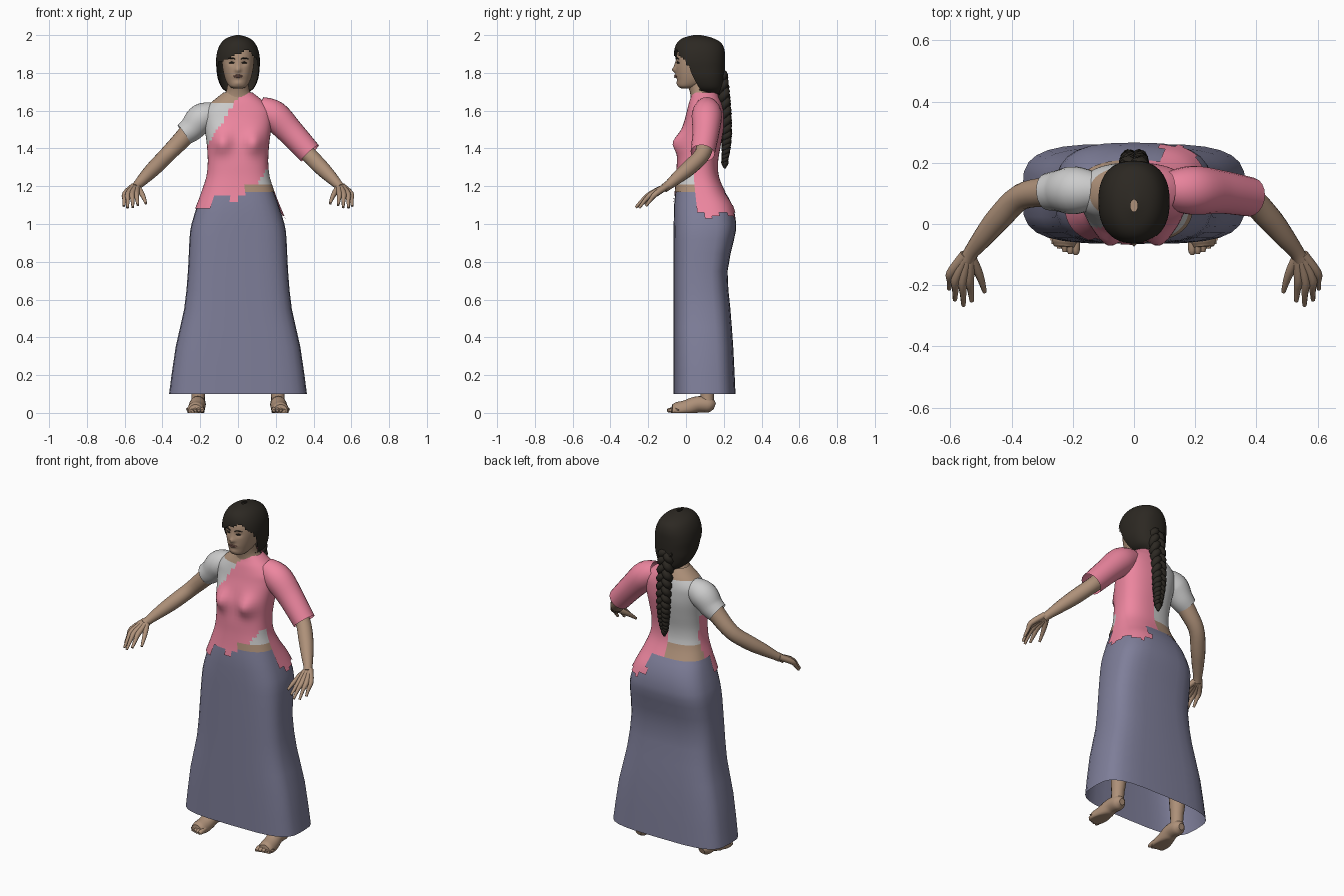
import bpy, bmesh
from math import sin, cos, pi, exp, copysign
from mathutils import Vector


def material(name, rgb):
    m = bpy.data.materials.new(name)
    m.diffuse_color = (*rgb, 1)
    return m


SKIN = material("skin", (.42, .28, .19))
PINK = material("pink_cloth", (.85, .24, .35))
BLUE = material("skirt_cloth", (.21, .21, .32))
HAIR = material("hair", (.025, .021, .016))
LIPS = material("lips", (.26, .13, .10))


def spline(rows, sub):
    """Catmull-Rom through rows of numbers."""
    out = []
    for i in range(len(rows) - 1):
        a, b, c, d = (rows[max(i - 1, 0)], rows[i], rows[i + 1], rows[min(i + 2, len(rows) - 1)])
        for k in range(sub):
            t = k / sub
            out.append([q + .5 * t * (r - p + t * (2*p - 5*q + 4*r - s + t * (3*(q - r) + s - p)))
                        for p, q, r, s in zip(a, b, c, d)])
    return out + [list(rows[-1])]


def skin_rings(name, rings, mat, keep=None, caps=False):
    """Bridge rings of points into a smooth mesh, keeping only wanted faces."""
    bm = bmesh.new()
    vs = [[bm.verts.new(p) for p in r] for r in rings]
    n = len(vs[0])
    for a, b in zip(vs, vs[1:]):
        for i in range(n):
            f = (a[i], a[(i + 1) % n], b[(i + 1) % n], b[i])
            c = sum((v.co for v in f), Vector()) / 4
            if keep is None or keep(*c):
                bm.faces.new(f)
    if caps:
        bm.faces.new(vs[0])
        bm.faces.new(vs[-1])
    bmesh.ops.delete(bm, geom=[v for v in bm.verts if not v.link_faces], context='VERTS')
    bmesh.ops.recalc_face_normals(bm, faces=bm.faces)
    for f in bm.faces:
        f.smooth = len(f.verts) == 4
    me = bpy.data.meshes.new(name)
    bm.to_mesh(me)
    bm.free()
    if mat:
        me.materials.append(mat)
    ob = bpy.data.objects.new(name, me)
    bpy.context.collection.objects.link(ob)
    return ob


def loft(name, rows, n, mat, sub=4, keep=None, bump=None, caps=False):
    """rows: z, half width, front y, back y, squareness exponent"""
    rings = []
    for z, hw, yf, yb, e in spline(rows, sub):
        ring = []
        for i in range(n):
            c, s = cos(2 * pi * i / n), sin(2 * pi * i / n)
            x = hw * copysign(abs(c) ** e, c)
            y = (yf + yb) / 2 + (yb - yf) / 2 * copysign(abs(s) ** e, s)
            ring.append((x, y + (bump(x, y, z) if bump else 0), z))
        rings.append(ring)
    return skin_rings(name, rings, mat, keep, caps)


def tube(name, pts, mat, side=1, n=12, sub=3, floor=False, caps=True):
    """pts: x, y, z, radius; side=-1 mirrors across x"""
    rows = spline(pts, sub)
    P = [Vector((r[0] * side, r[1], r[2])) for r in rows]
    rings, u = [], None
    for i, p in enumerate(P):
        t = (P[min(i + 1, len(P) - 1)] - P[max(i - 1, 0)]).normalized()
        if u is None:
            u = t.orthogonal()
        u = (u - t * u.dot(t)).normalized()
        v, r = t.cross(u), rows[i][3]
        ring = [p + r * (cos(2 * pi * k / n) * u + sin(2 * pi * k / n) * v) for k in range(n)]
        if floor:
            for q in ring:
                q.z = max(q.z, 0)
        rings.append(ring)
    return skin_rings(name, rings, mat, None, caps)


# Long flared skirt, open at the bottom
loft("skirt", [(.10, .365, -.065, .262, .55), (.35, .33, -.065, .25, .55), (.55, .285, -.065, .235, .58),
               (.75, .265, -.065, .22, .6), (.92, .257, -.065, .255, .62), (1.0, .246, -.065, .266, .65),
               (1.1, .215, -.063, .245, .7), (1.175, .188, -.055, .203, .75)], 28, BLUE, sub=2)

# Torso surface split into draped blouse, undershirt and bare skin
TORSO = [(1.03, .251, -.072, .272, .67), (1.1, .221, -.07, .251, .7), (1.17, .194, -.06, .209, .75),
         (1.25, .168, -.052, .175, .8), (1.33, .16, -.048, .17, .8), (1.42, .165, -.036, .185, .8),
         (1.5, .175, -.022, .198, .8), (1.56, .18, -.005, .2, .8), (1.6, .175, .005, .197, .8),
         (1.64, .145, .015, .188, .85), (1.67, .11, .025, .175, .9), (1.695, .078, .03, .165, 1)]


def region(x, y, z):
    if z < 1.17:
        jag = .02 * sin(70 * x + 50 * y)
        tail = ((x > .09 and y > .05 and z > 1.05 + jag) or (x < -.13 and y < .05 and z > 1.1 + jag)
                or (-.04 < x < 0 and y < 0 and z > 1.11) or (x < .04 and y < 0 and z > 1.15))
        return "pink" if tail else "none"
    if y < .1:
        if x < -.15 + (z - 1.43) * .62 and z > 1.42:
            return "white" if z < 1.637 else "skin"
        if x > .04 and y < .045 and z < 1.21:
            return "skin"
        if x > .09 + (z - 1.2) * .7 and y < .045 and z < 1.28:
            return "white"
        return "pink"
    if x > .005:
        return "pink"
    return "skin" if z < 1.24 or z > 1.637 else "white"


def bust(x, y, z):
    return -.045 * exp(-((abs(x) - .085) / .05) ** 2 - ((z - 1.43) / .055) ** 2) if y < .05 else 0


for part, kind, mat in (("draped_blouse", "pink", PINK), ("undershirt", "white", None),
                        ("bare_midriff_and_shoulder", "skin", SKIN)):
    loft(part, TORSO, 56, mat, 4, lambda x, y, z, k=kind: region(x, y, z) == k, bust)

# Sleeves: long pink one on +x, short pale one on -x
tube("blouse_sleeve", [(.11, .11, 1.615, .062), (.19, .11, 1.575, .08), (.28, .105, 1.485, .071),
                       (.38, .088, 1.375, .064)], PINK, n=20, sub=5, caps=False)
tube("undershirt_sleeve", [(.11, .11, 1.59, .055), (.19, .11, 1.562, .078), (.245, .108, 1.505, .068),
                           (.285, .105, 1.475, .06)], None, -1, 20, 5, caps=False)

for s, tag in ((1, "left"), (-1, "right")):
    # Arms
    tube(tag + "_arm", [(.2, .11, 1.56, .055), (.28, .105, 1.465, .05), (.37, .088, 1.372, .043),
                        (.44, .02, 1.30, .041), (.49, -.04, 1.25, .034), (.53, -.09, 1.208, .025),
                        (.545, -.115, 1.19, .024)], SKIN, s, 16, 4)
    # Fingers grow from the wrist so together they form the palm
    for i, (kx, ky, tx, ty, tz) in enumerate([(.598, -.16, .604, -.212, 1.095), (.582, -.178, .585, -.248, 1.085),
                                              (.56, -.185, .557, -.266, 1.088), (.538, -.18, .53, -.252, 1.1)]):
        tube(f"{tag}_finger_{i}", [(.54 + (kx - .56) * .3, -.1, 1.2, .018), (kx, ky, 1.16, .0155),
                                   ((kx + tx) / 2, (ky + ty) / 2, 1.13, .011), (tx, ty, tz, .007)], SKIN, s, 8)
    tube(tag + "_thumb", [(.537, -.1, 1.2, .017), (.512, -.15, 1.165, .015), (.497, -.19, 1.135, .011),
                          (.488, -.222, 1.108, .007)], SKIN, s, 8)
    # Legs and bare feet
    tube(tag + "_leg", [(.212, .112, .05, .036), (.21, .114, .12, .037), (.205, .125, .3, .055),
                        (.185, .1, .5, .058), (.15, .09, .75, .08), (.12, .09, 1.0, .1)], SKIN, s, 16)
    tube(tag + "_foot", [(.212, .152, .035, .018), (.212, .125, .042, .04), (.214, .06, .045, .043),
                         (.22, 0, .022, .045), (.224, -.05, .01, .046), (.226, -.075, .01, .035)],
         SKIN, s, 16, 4, floor=True)
    for i in range(5):
        x, tip = .19 + .018 * i, -.1 + .0022 * i * i
        tube(f"{tag}_toe_{i}", [(x, -.045, .02, .014), (x, tip + .015, .014, .013 - .001 * i),
                                (x, tip, .012, .007)], SKIN, s, 8, floor=True)
    # Eyes and brows
    tube(tag + "_eye", [(.02, -.046, 1.852, .002), (.032, -.045, 1.855, .005), (.046, -.036, 1.852, .002)], HAIR, s, 8)
    tube(tag + "_brow", [(.014, -.053, 1.872, .002), (.034, -.05, 1.879, .004), (.054, -.037, 1.873, .002)], HAIR, s, 8)

# Neck and head
loft("neck", [(1.6, .1, .02, .17, 1), (1.665, .085, .025, .165, 1), (1.7, .064, .02, .145, 1),
              (1.74, .056, .01, .13, 1), (1.8, .056, .01, .13, 1)], 24, SKIN)


def features(x, y, z):
    if y > 0:
        return 0
    g = lambda cx, cz, w, h: exp(-((abs(x) - cx) / w) ** 2 - ((z - cz) / h) ** 2)
    return (-.02 * g(0, 1.815, .014, .014) - .009 * g(0, 1.84, .01, .022) + .008 * g(.033, 1.853, .017, .012)
            - .007 * g(0, 1.783, .026, .012) - .005 * g(0, 1.745, .02, .012))


loft("head", [(1.718, .025, -.025, .03, 1), (1.73, .047, -.042, .07, .9), (1.765, .067, -.047, .14, .85),
              (1.81, .079, -.052, .165, .85), (1.86, .085, -.052, .18, .85), (1.91, .083, -.046, .18, .9),
              (1.95, .07, -.025, .16, 1), (1.975, .03, .02, .11, 1)], 64, SKIN, 6, None, features, True)
for part, z in (("upper_lip", 1.787), ("lower_lip", 1.778)):
    tube(part, [(-.026, -.047, 1.782, .002), (0, -.058, z, .005), (.026, -.047, 1.782, .002)], LIPS, n=8, sub=4)


# Hair cap with an opening for the face and a side-swept fringe
def hair_keep(x, y, z):
    line = 1.9 + .45 * x if x < .05 else 1.9225 - (x - .05)
    return not (y < -.02 + (1.9 - z) * .5 and z < line)


loft("hair_cap", [(1.69, .045, .06, .185, 1), (1.72, .085, .02, .197, .9), (1.77, .107, -.02, .203, .85),
                  (1.82, .114, -.05, .206, .85), (1.87, .116, -.062, .207, .85), (1.92, .108, -.062, .204, .9),
                  (1.96, .088, -.047, .185, .95), (1.985, .058, -.015, .14, 1), (2.0, .012, .04, .08, 1)],
     48, HAIR, 5, hair_keep)

# Three-strand braid down the back
SPINE = spline([(1.8, .185), (1.65, .203), (1.5, .214), (1.4, .212), (1.33, .205)], 16)
for k in range(3):
    pts = []
    for i, (z, y) in enumerate(SPINE):
        u = i / (len(SPINE) - 1)
        t, w = 2 * pi * (4.5 * u + k / 3), 1 - .55 * u ** 2
        pts.append((.028 * w * sin(t), y + .014 * w * sin(2 * t), z, .023 * w))
    tube(f"braid_strand_{k}", pts, HAIR, n=8, sub=1)
tube("braid_tip", [(0, .206, 1.34, .014), (0, .206, 1.325, .02), (0, .205, 1.295, .006)], HAIR, n=8)
